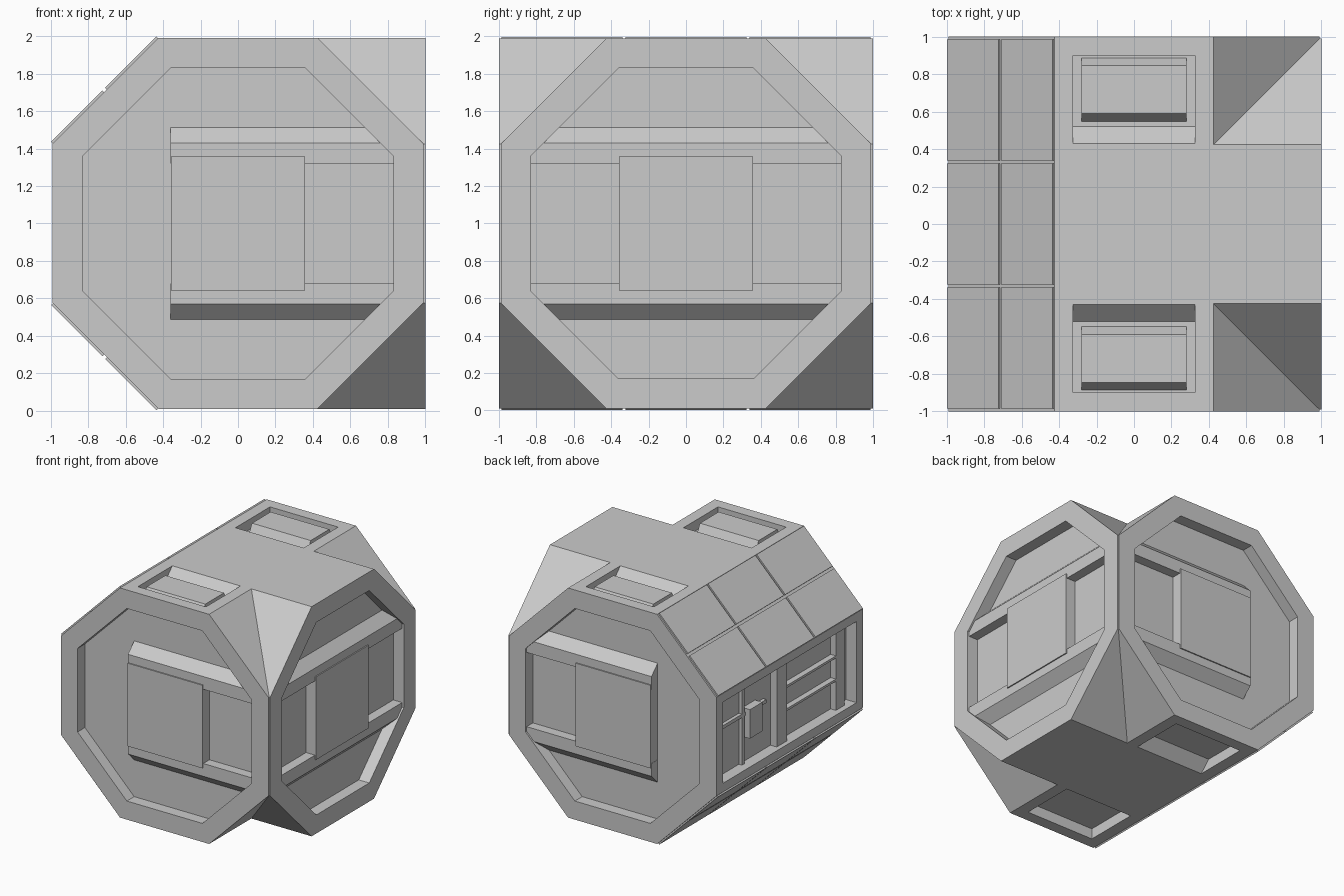
import bpy, bmesh
from math import radians
from mathutils import Matrix, Vector

if "Cube" in bpy.data.objects:
    bpy.data.objects.remove(bpy.data.objects["Cube"])

UP = Matrix.Translation((0, 0, 1))          # parts are modelled around the tube axis
ROT_RIGHT = Matrix.Rotation(radians(90), 4, 'Z')
FLIP_Y = Matrix.Diagonal((1, -1, 1, 1))
FLIP_Z = Matrix.Diagonal((1, 1, -1, 1))
I = Matrix.Identity(4)


def finish(name, bm, mat=I):
    bmesh.ops.transform(bm, matrix=UP @ mat, verts=bm.verts)
    bmesh.ops.recalc_face_normals(bm, faces=bm.faces)
    me = bpy.data.meshes.new(name)
    bm.to_mesh(me)
    bm.free()
    ob = bpy.data.objects.new(name, me)
    bpy.context.collection.objects.link(ob)
    return ob


def extrude_x(name, profile, x0, x1, mat=I):
    """Extrude a (y, z) profile along x."""
    bm = bmesh.new()
    face = bm.faces.new([bm.verts.new((x0, y, z)) for y, z in profile])
    out = bmesh.ops.extrude_face_region(bm, geom=[face])
    verts = [v for v in out['geom'] if isinstance(v, bmesh.types.BMVert)]
    bmesh.ops.translate(bm, vec=(x1 - x0, 0, 0), verts=verts)
    return finish(name, bm, mat)


def box(name, lo, hi, mat=I):
    y0, z0, y1, z1 = lo[1], lo[2], hi[1], hi[2]
    return extrude_x(name, [(y0, z0), (y1, z0), (y1, z1), (y0, z1)], lo[0], hi[0], mat)


def octagon(h, c):
    return [(h, -c), (h, c), (c, h), (-c, h), (-h, c), (-h, -c), (-c, -h), (c, -h)]


def boolean(target, tool, op):
    m = target.modifiers.new(op, 'BOOLEAN')
    m.operation, m.object, m.solver = op, tool, 'EXACT'
    dg = bpy.context.evaluated_depsgraph_get()
    me = bpy.data.meshes.new_from_object(target.evaluated_get(dg))
    target.modifiers.clear()
    target.data = me
    bpy.data.objects.remove(tool)


# Main hull: octagonal tube along y joined by a side branch to the right
OUT, INN = octagon(0.99, 0.425), octagon(0.83, 0.36)
hull = extrude_x("hull", OUT, -1, 1, ROT_RIGHT)
boolean(hull, extrude_x("branch", OUT, 0, 1), 'UNION')

# Octagonal recesses in the three open ends
for mat in (I, ROT_RIGHT, ROT_RIGHT.inverted()):
    boolean(hull, extrude_x("end_cut", INN, 0.9, 1.1, mat), 'DIFFERENCE')

# Hatch wells on the top and bottom, sloped on the inner side
WELL = [(0.42, 1.0), (0.52, 0.9), (0.90, 0.9), (0.90, 1.05), (0.42, 1.05)]
for mat in (I, FLIP_Y, FLIP_Z, FLIP_Y @ FLIP_Z):
    boolean(hull, extrude_x("well_cut", WELL, -0.325, 0.325, mat), 'DIFFERENCE')

# Long equipment bay on the left side
boolean(hull, box("bay_cut", (-1.1, -0.91, -0.35), (-0.89, 0.91, 0.35)), 'DIFFERENCE')

# Raised hatch covers on the top
COVER = [(0.545, 0.895), (0.59, 0.98), (0.845, 0.98), (0.89, 0.895)]
for n, mat in (("back", I), ("front", FLIP_Y)):
    extrude_x(n + "_hatch_cover", COVER, -0.28, 0.28, mat)

# Door frames: chamfered rails above and below, with a square door
RAIL = [(-0.89, 0.32), (-0.985, 0.32), (-0.985, 0.43), (-0.9, 0.513), (-0.89, 0.513)]
for n, mat, x0 in (("front", I, -0.36), ("back", FLIP_Y, -0.36), ("right", ROT_RIGHT, -0.86)):
    extrude_x(n + "_upper_rail", RAIL, x0, 0.86, mat)
    extrude_x(n + "_lower_rail", RAIL, x0, 0.86, mat @ FLIP_Z)
    box(n + "_door", (-0.358, -0.995, -0.358), (0.358, -0.89, 0.358), mat)

# Cladding panels on both left slopes
slope = Matrix.Translation((-0.7075, 0, 0.7075)) @ Matrix.Rotation(radians(-45), 4, 'Y')
for n, flip in (("upper", I), ("lower", FLIP_Z)):
    for x in (-0.204, 0.204):
        for y in (-0.663, 0, 0.663):
            box(n + "_panel", (x - 0.193, y - 0.323, -0.01), (x + 0.193, y + 0.323, 0.013), flip @ slope)

# Equipment bay contents: (name, y0, z0, y1, z1, front x)
BAY = [
    ("bay_post", -0.02, -0.35, 0.12, 0.35, -0.95),
    ("bay_end_post", -0.82, -0.35, -0.70, 0.35, -0.94),
    ("shelf", -0.70, 0.10, -0.02, 0.12, -0.94),
    ("shelf", -0.70, -0.10, -0.02, -0.08, -0.94),
    ("locker_divider", 0.52, -0.35, 0.55, 0.35, -0.92),
    ("locker_bar", 0.22, 0.06, 0.86, 0.09, -0.92),
    ("control_box", 0.33, -0.13, 0.50, 0.12, -0.96),
]
for n, y0, z0, y1, z1, x in BAY:
    box(n, (x, y0, z0), (-0.88, y1, z1))
